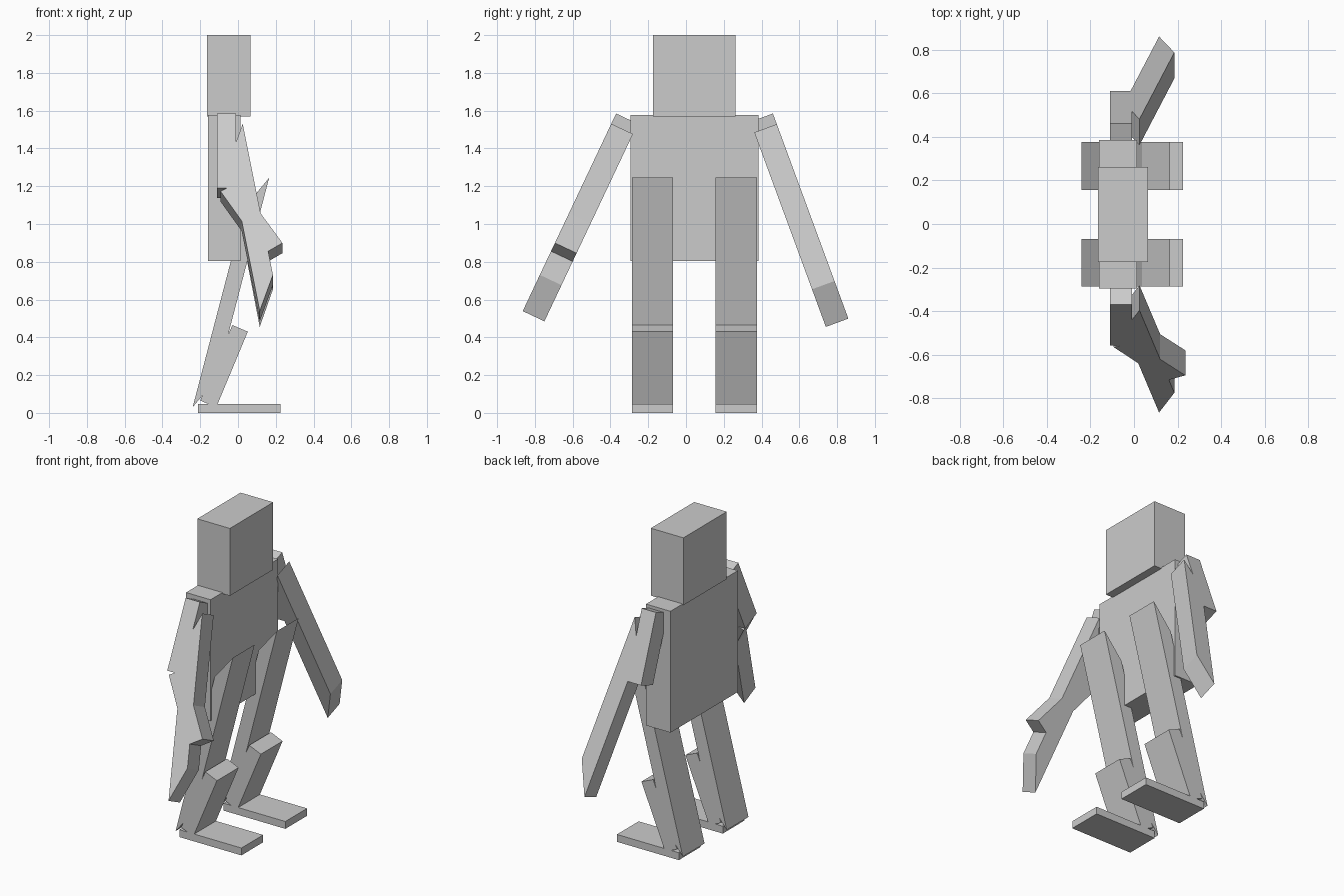
import bpy
import bmesh
from math import sin, cos, radians

cube = bpy.data.objects.get("Cube")
if cube:
    bpy.data.objects.remove(cube, do_unlink=True)

grey = bpy.data.materials.new("light_grey")
grey.use_nodes = True
colour = (0.6, 0.6, 0.6, 1)
grey.diffuse_color = colour
grey.node_tree.nodes["Principled BSDF"].inputs["Base Color"].default_value = colour


def plain(x, w, h):
    return (x, w, h)


def board(name, profile, w0, w1, place=plain):
    """Extrude a side profile across its width, then place it in the model."""
    bm = bmesh.new()
    a, b = [[bm.verts.new(place(x, w, h)) for x, h in profile] for w in (w0, w1)]
    bm.faces.new(a)
    bm.faces.new(b)
    n = len(profile)
    for i in range(n):
        j = (i + 1) % n
        bm.faces.new((a[i], a[j], b[j], b[i]))
    bmesh.ops.recalc_face_normals(bm, faces=bm.faces)
    mesh = bpy.data.meshes.new(name)
    bm.to_mesh(mesh)
    bm.free()
    mesh.materials.append(grey)
    obj = bpy.data.objects.new(name, mesh)
    bpy.context.collection.objects.link(obj)
    return obj


def rect(x0, x1, h0, h1):
    return [(x0, h0), (x1, h0), (x1, h1), (x0, h1)]


# Head and torso
board("head", rect(-0.165, 0.065, 1.57, 2.0), -0.175, 0.262)
board("torso", rect(-0.16, 0.013, 0.803, 1.577), -0.295, 0.385)

# Legs: leaning thigh board, shin board and flat foot
thigh = [(0.165, 1.245), (0.037, 1.09), (-0.24, 0.03), (-0.112, 0.185)]
shin = [(-0.03, 0.465), (0.052, 0.43), (-0.115, 0.03), (-0.2, 0.065)]
foot = rect(-0.212, 0.225, 0, 0.047)
for side, y in (("right", -0.287), ("left", 0.156)):
    for part, profile in (("thigh", thigh), ("shin", shin), ("foot", foot)):
        board(f"{side}_{part}", profile, y, y + 0.219)


def arm_frame(side, y, angle):
    """Profile height runs down the arm, width runs inwards from the outer face."""
    s, c = sin(angle), cos(angle)
    return lambda x, w, d: (x, y + side * (d * s - w * c), 1.585 - d * c - w * s)


# Arms: upper arm and slanted forearm, with an extra bent board on one side
upper_arm = rect(-0.11, -0.01, 0, 0.435)
forearm = [(0.025, 0.06), (0.185, 0.945), (0.115, 1.157), (-0.045, 0.272)]
bent_arm = [(0.0, 0.405), (0.235, 0.758), (0.142, 0.818), (-0.093, 0.455)]
right = arm_frame(-1, -0.37, radians(25.3))
left = arm_frame(1, 0.46, radians(20.2))
for side, frame in (("right", right), ("left", left)):
    board(f"{side}_upper_arm", upper_arm, 0, 0.127, frame)
    board(f"{side}_forearm", forearm, 0, 0.127, frame)
board("right_bent_arm", bent_arm, 0, 0.127, right)
